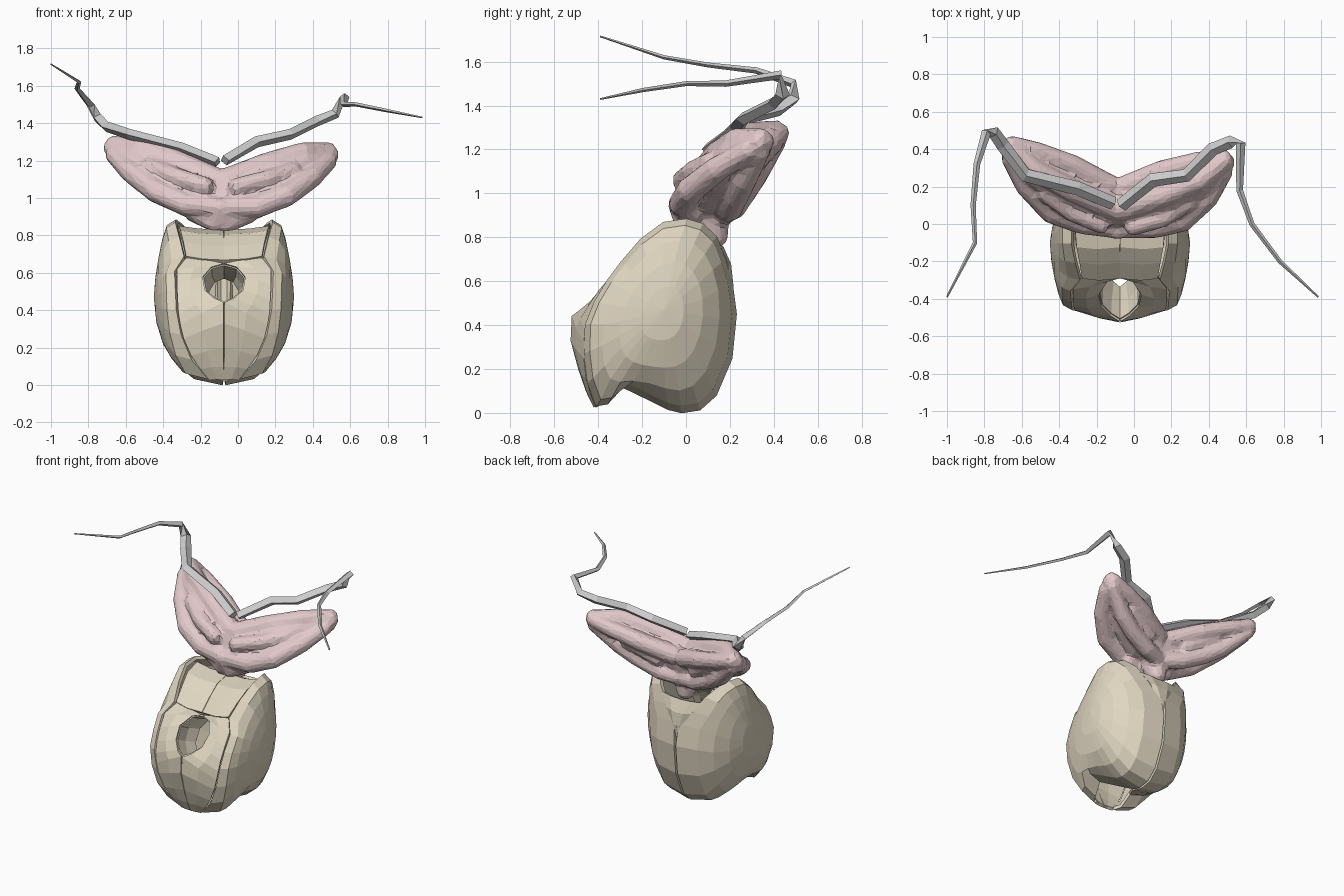
import bpy, bmesh
from mathutils import Vector

if "Cube" in bpy.data.objects:
    bpy.data.objects.remove(bpy.data.objects["Cube"])

CX = -0.075  # symmetry plane of the shell


def material(name, rgb):
    m = bpy.data.materials.new(name)
    m.diffuse_color = (*rgb, 1)
    m.use_nodes = True
    m.node_tree.nodes["Principled BSDF"].inputs["Base Color"].default_value = m.diffuse_color
    return m


tan = material("tan_shell", (0.74, 0.67, 0.53))
pink = material("pink_flesh", (0.76, 0.58, 0.59))


def make(name, verts, faces, mat=None, thick=0):
    me = bpy.data.meshes.new(name)
    me.from_pydata([tuple(v) for v in verts], [], faces)
    bm = bmesh.new()
    bm.from_mesh(me)
    bmesh.ops.recalc_face_normals(bm, faces=bm.faces)
    bm.to_mesh(me)
    bm.free()
    ob = bpy.data.objects.new(name, me)
    bpy.context.collection.objects.link(ob)
    if mat:
        me.materials.append(mat)
    if thick:
        mod = ob.modifiers.new("thickness", 'SOLIDIFY')
        mod.thickness = thick
        mod.offset = 0
    return ob


def grid(rows, close=False):
    """Vertices and quads from equally long rows of points."""
    n = len(rows[0])
    quads = [(i * n + j, i * n + (j + 1) % n, (i + 1) * n + (j + 1) % n, (i + 1) * n + j)
             for i in range(len(rows) - 1) for j in range(n if close else n - 1)]
    return [p for r in rows for p in r], quads


def side_of(s, rows):
    return [[(CX + s * x, y, z) for x, y, z in r] for r in rows]


# rim of one domed side shell: (distance from symmetry plane, y, z)
RIM = [(.25, 0, .875), (.255, -.1, .86), (.235, -.2, .785), (.21, -.29, .68), (.26, -.35, .6),
       (.255, -.41, .5), (.25, -.45, .4), (.225, -.455, .27), (.17, -.44, .14), (.08, -.405, .04),
       (.11, -.36, .05), (.13, -.29, .125), (.05, -.17, .07), (.005, -.08, .025), (.005, -.02, .01),
       (.005, .06, .022), (.005, .13, .085), (.005, .2, .25), (.005, .22, .45), (.015, .2, .6),
       (.1, .17, .7), (.17, .13, .8), (.22, .07, .855)]
# front plate: inner edge (hole, then middle seam) and outer edge
INNER = [(.001, -.28, .645), (.07, -.3, .625), (.115, -.37, .57), (.1, -.43, .5), (.05, -.48, .46),
         (.001, -.51, .44), (.001, -.515, .33), (.001, -.48, .2), (.001, -.445, .1), (.001, -.41, .03)]
OUTER = [(.2, -.275, .675), (.252, -.34, .61), (.25, -.39, .53), (.245, -.43, .45), (.24, -.45, .38),
         (.23, -.455, .32), (.213, -.455, .25), (.174, -.445, .16), (.124, -.425, .09), (.075, -.4, .03)]
YC, ZC = -.15, .47

for s, label in ((-1, "left"), (1, "right")):
    # domed side shell, rings shrinking toward its outermost point, each smoother than the last
    rows = []
    ring = [Vector(p) for p in RIM]
    n = len(RIM)
    for f, relax in ((1, 0), (.93, 0), (.81, 2), (.62, 4), (.34, 4)):
        for _ in range(relax):
            ring = [ring[j] * .5 + (ring[j - 1] + ring[(j + 1) % n]) * .25 for j in range(n)]
        k = (1 - f ** 2.4) ** .47
        rows.append([(x + (.36 - x) * k, YC + .05 * (1 - f) + (y - YC) * f, ZC + (z - ZC) * f)
                     for x, y, z in ring])
    v, q = grid(side_of(s, rows), True)
    v.append((CX + s * .363, YC + .05, ZC))
    q += [(4 * n + j, 4 * n + (j + 1) % n, 5 * n) for j in range(n)]
    make("side_shell_" + label, v, q, tan, .024)

    # front plate with half of the hole
    rows = []
    for a, b in zip(INNER, OUTER):
        a, b = Vector(a), Vector(b)
        mid = a.lerp(b, .5) + Vector((0, -.008, .004))
        rows.append([a, mid, b])
    v, q = grid(side_of(s, rows))
    make("front_plate_" + label, v, q, tan, .022)

    # lining running inward from the hole
    rows = [[(x, y, z), (x * .97, y + .08, z - .04), (x * .75, y + .17, z - .07)] for x, y, z in INNER[:6]]
    v, q = grid(side_of(s, rows))
    make("hole_lining_" + label, v, q, tan, .015)

    # upper front panel above the hole
    rows = [[(.002, y, z), (w * .55, y - .01, z + .005), (w, y, z + .02)]
            for w, y, z in ((.203, -.285, .66), (.217, -.2, .735), (.233, -.12, .795), (.243, 0, .82))]
    v, q = grid(side_of(s, rows))
    make("upper_panel_" + label, v, q, tan, .022)

    # back panel under the seam, filling the notch below the lobes
    rows = [[(0, y, z), (w * .5, y, z + .005), (w, y - .015, z + .01)]
            for w, y, z in ((.04, .185, .3), (.04, .195, .46), (.04, .205, .58), (.09, .195, .67), (.15, .16, .75))]
    v, q = grid(side_of(s, rows))
    make("back_panel_" + label, v, q, tan, .022)

# folds of one fleshy lobe: (distance from middle, y, z, radius)
FOLDS = [
    # core
    [(0, .1, 1.0, .12), (.15, .11, 1.03, .12), (.3, .16, 1.1, .115), (.45, .23, 1.17, .09), (.6, .33, 1.23, .05)],
    # upper rim and lower front rim
    [(.02, .08, 1.09, .07), (.25, .15, 1.18, .065), (.45, .23, 1.24, .06), (.59, .34, 1.25, .05)],
    [(.05, -.02, .95, .06), (.2, -.015, .955, .065), (.36, .02, 1.015, .065), (.5, .14, 1.11, .06), (.59, .28, 1.195, .05)],
    # front ridge
    [(.09, -.015, 1.06, .05), (.25, .03, 1.1, .05), (.4, .11, 1.15, .04)],
    # back loop
    [(.05, .2, 1.07, .065), (.25, .285, 1.14, .06), (.45, .335, 1.2, .055), (.58, .36, 1.24, .045)],
    [(.03, .17, .91, .055), (.15, .2, .93, .06), (.3, .23, .99, .06), (.42, .265, 1.06, .06), (.58, .34, 1.19, .045)],
    [(.15, .24, 1.02, .035), (.36, .29, 1.11, .035)],
    # stem and front knob
    [(.0, .1, .92, .1), (.0, .13, .81, .065)],
    [(0, -.035, .95, .05), (.03, .0, .865, .055), (.15, .02, .915, .055)],
]

# pair of lobes: beads along the folds, fused into one skin
bm = bmesh.new()
for s in (-1, 1):
    for fold in FOLDS:
        for a, b in zip(fold, fold[1:]):
            a, b = Vector(a), Vector(b)
            steps = max(2, int((b - a).length / .025))
            for i in range(steps + 1):
                d, y, z, r = a.lerp(b, i / steps)
                if s < 0:
                    y, z = y + .12 * d, z + .06 * d
                made = bmesh.ops.create_icosphere(bm, subdivisions=2, radius=r)
                bmesh.ops.translate(bm, verts=made["verts"], vec=(-.09 + s * d * .97, y, z))
me = bpy.data.meshes.new("fleshy_lobes")
bm.to_mesh(me)
bm.free()
me.materials.append(pink)
lobes = bpy.data.objects.new("fleshy_lobes", me)
bpy.context.collection.objects.link(lobes)
mod = lobes.modifiers.new("fuse", 'REMESH')
mod.mode = 'VOXEL'
mod.voxel_size = .014
mod = lobes.modifiers.new("soften", 'SMOOTH')
mod.iterations = 5
mod = lobes.modifiers.new("facets", 'DECIMATE')
mod.ratio = .1

# tapering four-sided feelers: path points (x, y, z)
FEELERS = {
    "left": [(-.11, .11, 1.19), (-.3, .19, 1.265), (-.58, .26, 1.34), (-.7, .42, 1.38), (-.75, .49, 1.43),
             (-.79, .49, 1.5), (-.84, .32, 1.56), (-.86, .1, 1.585), (-.85, -.1, 1.62), (-1, -.39, 1.715)],
    "right": [(-.07, .1, 1.2), (.1, .235, 1.3), (.28, .26, 1.34), (.42, .4, 1.41), (.52, .44, 1.45),
              (.57, .43, 1.54), (.565, .18, 1.5), (.63, 0, 1.5), (.78, -.2, 1.47), (.985, -.39, 1.43)],
}
RADII = (.036, .038, .036, .036, .034, .026, .018, .014, .012, .005)
for label, path in FEELERS.items():
    pts = [Vector(p) for p in path]
    rows = []
    for i, p in enumerate(pts):
        t = (pts[min(i + 1, 9)] - pts[max(i - 1, 0)]).normalized()
        side = t.cross(Vector((0, 0, 1))).normalized()
        up = side.cross(t)
        r = RADII[i]
        rows.append([p + side * r, p + up * r * .8, p - side * r, p - up * r * .8])
    v, q = grid(rows, True)
    make("feeler_" + label, v, q + [(0, 1, 2, 3), (36, 37, 38, 39)])
